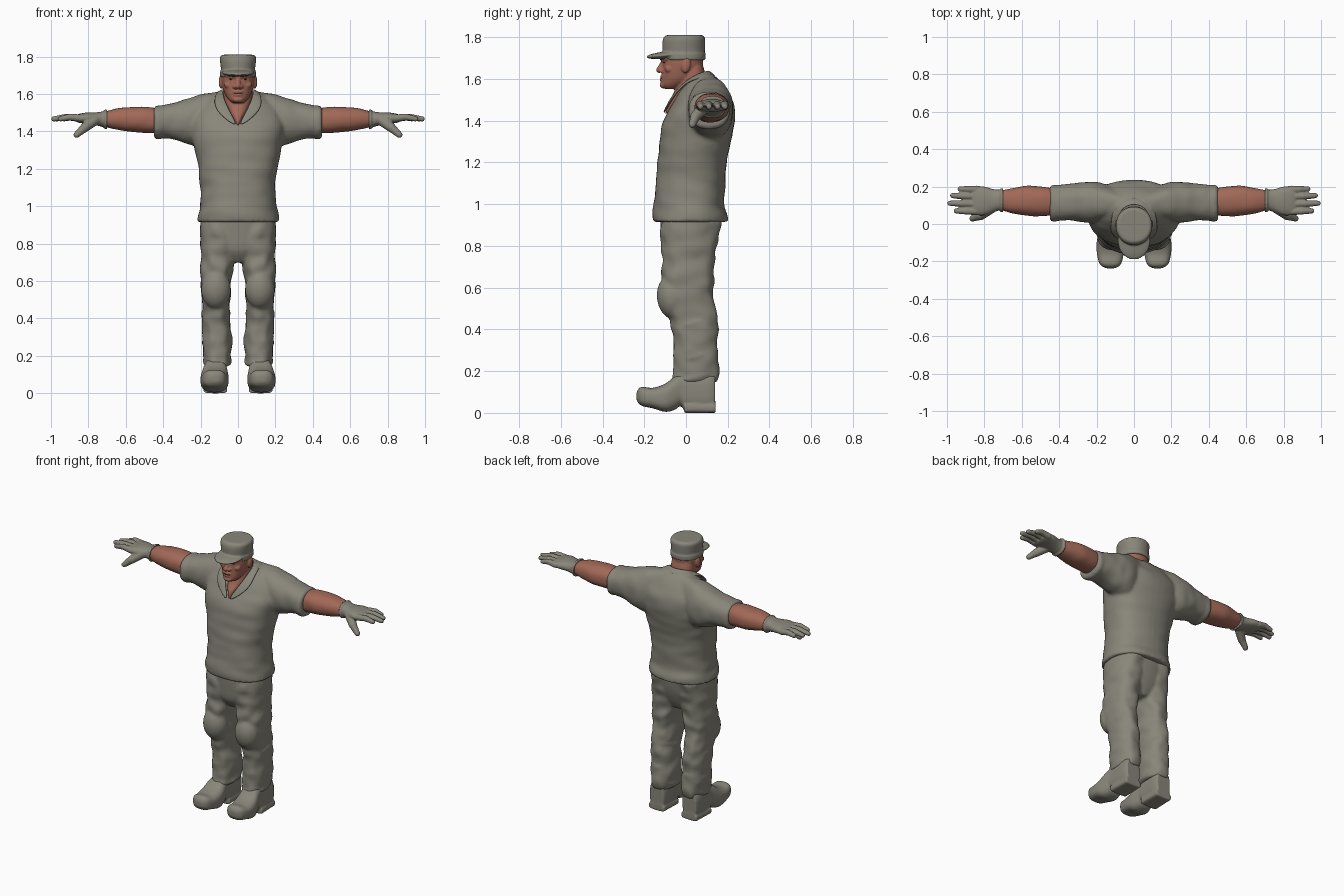
import bpy
import bmesh
import math
from mathutils import Vector, Matrix, noise

default_cube = bpy.data.objects.get("Cube")
if default_cube:
    bpy.data.objects.remove(default_cube, do_unlink=True)


def make_material(name, red, green, blue):
    material = bpy.data.materials.new(name)
    material.use_nodes = True
    color = (red, green, blue, 1)
    material.diffuse_color = color
    shader = next(n for n in material.node_tree.nodes if n.type == "BSDF_PRINCIPLED")
    shader.inputs["Base Color"].default_value = color
    shader.inputs["Roughness"].default_value = 0.8
    return material


CLOTH = make_material("grey green cloth", 0.25, 0.24, 0.195)
SKIN = make_material("tanned skin", 0.36, 0.14, 0.095)
DARK = make_material("dark brown", 0.05, 0.025, 0.018)


def blend(a, b, c, d, t):
    """Smooth interpolation between b and c."""
    return b + 0.5 * t * (c - a + t * (2*a - 5*b + 4*c - d + t * (3*(b - c) + d - a)))


def loft(bm, axis, rows, side=1, power=2.3, folds=0.0, steps=5, sides=40):
    """Closed solid through rows of (station, low a, high a, low b, high b)."""
    padded = [rows[0]] + rows + [rows[-1]]
    dense = []
    for i in range(len(rows) - 1):
        for k in range(steps):
            dense.append([blend(*column, k / steps) for column in zip(*padded[i:i + 4])])
    dense.append(rows[-1])
    rings = []
    for station, a0, a1, b0, b1 in dense:
        ring = []
        for k in range(sides):
            angle = math.tau * k / sides
            c, s = math.cos(angle), math.sin(angle)
            u = math.copysign(abs(c) ** (2 / power), c) * (a1 - a0) / 2
            v = math.copysign(abs(s) ** (2 / power), s) * (b1 - b0) / 2
            sample = Vector((c * 1.5, s * 1.5 + station * 5, station * 17))
            swell = 1 + folds * noise.noise(sample)
            a, b = (a0 + a1) / 2 + u * swell, (b0 + b1) / 2 + v * swell
            x, y, z = {"x": (station, a, b), "y": (a, station, b), "z": (a, b, station)}[axis]
            ring.append(bm.verts.new((x * side, y, z)))
        rings.append(ring)
    for lower, upper in zip(rings, rings[1:]):
        for k in range(sides):
            n = (k + 1) % sides
            bm.faces.new((lower[k], lower[n], upper[n], upper[k]))
    bm.faces.new(rings[0])
    bm.faces.new(rings[-1])


def mirrored(rows):
    """Rows of (height, half width, back and front limits) to full rows."""
    return [(z, -w, w, y0, y1) for z, w, y0, y1 in rows]


def ball(bm, center, radii, tilt=0.0):
    matrix = Matrix.Translation(center) @ Matrix.Rotation(tilt, 4, "X") @ Matrix.Diagonal((*radii, 1))
    bmesh.ops.create_uvsphere(bm, u_segments=24, v_segments=14, radius=1, matrix=matrix)


def capsule(bm, start, end, r0, r1):
    start, end = Vector(start), Vector(end)
    ball(bm, start, (r0, r0, r0))
    ball(bm, end, (r1, r1, r1))
    turn = (end - start).to_track_quat("Z", "Y").to_matrix().to_4x4()
    bmesh.ops.create_cone(bm, cap_ends=True, segments=16, radius1=r0, radius2=r1,
                          depth=(end - start).length,
                          matrix=Matrix.Translation((start + end) / 2) @ turn)


def finish(bm, name, material, voxel=0.0, smooth=3):
    """Turn a bmesh into an object; a voxel size fuses its solids."""
    bmesh.ops.recalc_face_normals(bm, faces=bm.faces[:])
    mesh = bpy.data.meshes.new(name)
    bm.to_mesh(mesh)
    bm.free()
    mesh.materials.append(material)
    obj = bpy.data.objects.new(name, mesh)
    bpy.context.collection.objects.link(obj)
    for polygon in mesh.polygons:
        polygon.use_smooth = True
    if voxel:
        fuse = obj.modifiers.new("fuse", "REMESH")
        fuse.mode, fuse.voxel_size, fuse.use_smooth_shade = "VOXEL", voxel, True
        relax = obj.modifiers.new("relax", "SMOOTH")
        relax.factor, relax.iterations = 0.5, smooth
    return obj


# Shirt: torso fused with two short sleeves and rolled cuffs
shirt = bmesh.new()
loft(shirt, "z", mirrored([
    (.915, .22, -.16, .2), (.95, .215, -.16, .2), (1.0, .205, -.155, .185),
    (1.1, .2, -.145, .19), (1.2, .21, -.137, .195), (1.3, .23, -.127, .215),
    (1.4, .25, -.11, .235), (1.48, .24, -.065, .23), (1.54, .2, -.03, .2),
    (1.59, .14, .01, .165), (1.625, .09, .04, .125)]), folds=.035)
for side in (1, -1):
    loft(shirt, "x", [
        (.06, .05, .17, 1.36, 1.62), (.18, .01, .22, 1.31, 1.602), (.26, .01, .225, 1.33, 1.578),
        (.34, .018, .215, 1.355, 1.555), (.42, .02, .205, 1.365, 1.535),
        (.45, .022, .2, 1.37, 1.527)], side, folds=.05)
    loft(shirt, "x", [(.415, .012, .21, 1.358, 1.54), (.445, .012, .21, 1.36, 1.537)], side)
finish(shirt, "shirt", CLOTH, .01, 4)

# Open collar lying around the neck
collar = bmesh.new()
inner = [(.004, -.1, 1.438), (.045, -.07, 1.515), (.08, -.005, 1.59), (.08, .075, 1.635), (0, .115, 1.64)]
outer = [(.015, -.118, 1.425), (.135, -.062, 1.515), (.125, .0, 1.59), (.115, .1, 1.612), (0, .16, 1.61)]
for side in (1, -1):
    edges = [[collar.verts.new((x * side, y, z)) for x, y, z in line] for line in (inner, outer)]
    for i in range(len(inner) - 1):
        collar.faces.new((edges[0][i], edges[0][i + 1], edges[1][i + 1], edges[1][i]))
bmesh.ops.remove_doubles(collar, verts=collar.verts[:], dist=.001)
collar_object = finish(collar, "shirt_collar", CLOTH)
thickness = collar_object.modifiers.new("thickness", "SOLIDIFY")
thickness.thickness, thickness.offset = .014, 0
rounding = collar_object.modifiers.new("rounding", "SUBSURF")
rounding.levels = rounding.render_levels = 2

# Trousers: pelvis, two creased legs, knee pads and ankle folds
trousers = bmesh.new()
loft(trousers, "z", mirrored([(.7, .06, -.07, .1), (.76, .15, -.11, .13),
                              (.84, .19, -.12, .155), (.95, .2, -.125, .17)]))
for side in (1, -1):
    loft(trousers, "z", [
        (.145, .045, .175, -.07, .15), (.2, .037, .185, -.065, .16), (.3, .032, .192, -.06, .15),
        (.4, .045, .19, -.07, .155), (.46, .045, .19, -.085, .15), (.55, .042, .2, -.115, .13),
        (.62, .035, .2, -.12, .135), (.7, .02, .198, -.115, .135), (.8, .005, .2, -.12, .15),
        (.92, .0, .2, -.125, .17)], side, folds=.11)
    ball(trousers, (.117 * side, -.068, .555), (.08, .072, .105), .1)
    for height, x, y in ((.17, .11, .045), (.27, .115, .048), (.43, .118, .04), (.64, .12, .01)):
        ball(trousers, (x * side, y, height), (.08, .112, .025), .25)
finish(trousers, "trousers", CLOTH, .01, 3)

# Boots with raised toes, arches and heels
boots = bmesh.new()
for side in (1, -1):
    loft(boots, "y", [
        (-.237, .1, .15, .06, .1), (-.215, .07, .183, .035, .125), (-.16, .055, .198, .022, .12),
        (-.1, .05, .2, .005, .14), (-.055, .055, .19, .014, .175), (-.025, .06, .182, .034, .19),
        (0, .06, .18, .012, .2), (.1, .06, .18, .01, .2), (.14, .07, .17, .012, .19)],
        side, power=2.8)
    loft(boots, "y", [(-.01, .057, .185, 0, .045), (.142, .062, .178, 0, .045)], side, power=4)
finish(boots, "boots", CLOTH, .007, 3)

# Bare forearms and gloved hands
for side, label in ((1, "left"), (-1, "right")):
    arm = bmesh.new()
    loft(arm, "x", [
        (.38, .05, .18, 1.39, 1.515), (.48, .043, .198, 1.392, 1.53), (.57, .045, .205, 1.398, 1.53),
        (.65, .058, .19, 1.41, 1.522), (.73, .08, .175, 1.43, 1.5)], side, folds=.03)
    finish(arm, label + "_forearm", SKIN)

    glove = bmesh.new()
    loft(glove, "x", [
        (.7, .07, .185, 1.418, 1.512), (.72, .072, .183, 1.422, 1.508), (.755, .062, .187, 1.432, 1.502),
        (.8, .047, .2, 1.44, 1.502), (.845, .048, .203, 1.445, 1.495), (.865, .058, .198, 1.452, 1.488)], side)
    loft(glove, "x", [(.7, .064, .191, 1.412, 1.518), (.714, .064, .191, 1.412, 1.518)], side)
    for root, y, tip in ((.185, .187, .935), (.147, .152, .975), (.107, .111, .99), (.067, .07, .955)):
        middle = ((tip + .84) / 2 * side, (root + y) / 2, 1.477)
        capsule(glove, (.84 * side, root, 1.47), middle, .02, .018)
        capsule(glove, middle, ((tip - .005) * side, y, 1.467), .018, .014)
    capsule(glove, (.765 * side, .085, 1.462), (.82 * side, .045, 1.42), .03, .025)
    capsule(glove, (.82 * side, .045, 1.42), (.863 * side, .03, 1.382), .024, .017)
    finish(glove, label + "_glove", CLOTH, .005, 2)

# Head: skull, jaw, neck, nose, brow, lips and ears
head = bmesh.new()
loft(head, "z", mirrored([
    (1.552, .03, -.1, -.05), (1.57, .05, -.118, .0), (1.6, .07, -.117, .055), (1.64, .082, -.114, .075),
    (1.69, .089, -.112, .083), (1.75, .085, -.1, .08)]), power=2.15)
loft(head, "z", mirrored([
    (1.435, .008, -.1, .0), (1.48, .035, -.09, .05), (1.52, .058, -.066, .08),
    (1.57, .075, -.045, .095), (1.63, .076, -.03, .09), (1.67, .07, -.02, .08)]))
capsule(head, (0, -.108, 1.683), (0, -.128, 1.643), .01, .015)
ball(head, (0, -.11, 1.612), (.03, .014, .009))
ball(head, (0, -.112, 1.594), (.026, .014, .009))
ball(head, (0, -.106, 1.57), (.03, .02, .016))
for side in (1, -1):
    ball(head, (.018 * side, -.118, 1.639), (.011, .015, .01))
    capsule(head, (.014 * side, -.11, 1.695), (.055 * side, -.088, 1.699), .014, .013)
    ball(head, (.05 * side, -.08, 1.648), (.024, .022, .02))
    ball(head, (.09 * side, .0, 1.665), (.013, .022, .037), -.15)
finish(head, "head", SKIN, .005, 2)

# Eyes and mouth line
details = bmesh.new()
ball(details, (0, -.118, 1.603), (.024, .007, .002))
for side in (1, -1):
    ball(details, (.035 * side, -.1, 1.679), (.013, .009, .004))
    capsule(details, (.018 * side, -.121, 1.694), (.05 * side, -.103, 1.698), .004, .003)
finish(details, "eyes_brows_and_mouth", DARK)

# Cap: crown, band and visor
cap = bmesh.new()
loft(cap, "z", mirrored([
    (1.69, .09, -.107, .088), (1.73, .091, -.112, .09), (1.775, .096, -.113, .092),
    (1.797, .096, -.108, .091), (1.81, .085, -.095, .08)]), power=2.1)
loft(cap, "z", mirrored([(1.692, .096, -.115, .094), (1.722, .096, -.117, .095)]), power=2.1)
ball(cap, (0, -.092, 1.715), (.088, .1, .017), .1)
finish(cap, "cap", CLOTH, .006, 3)
